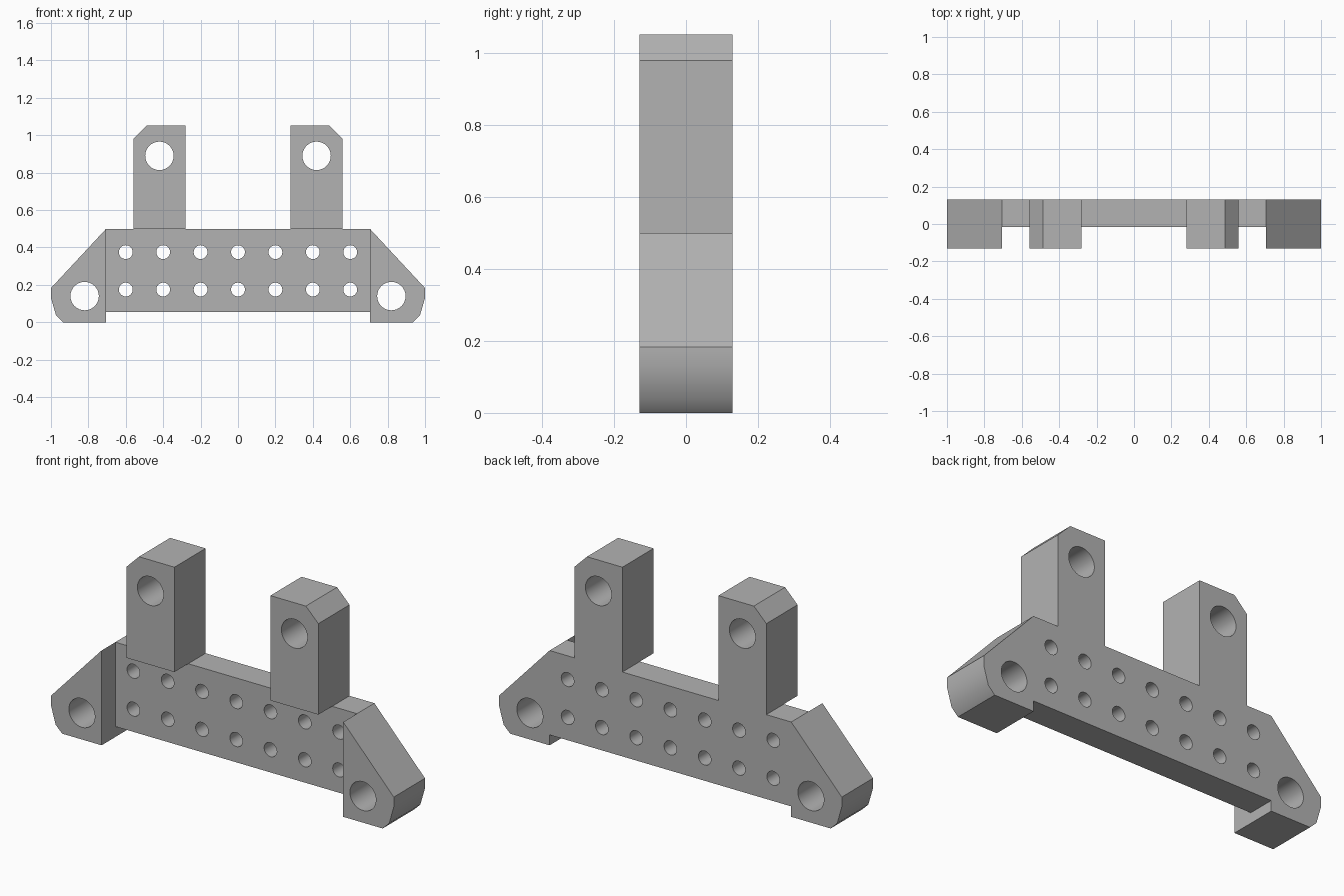
import bpy
import bmesh
import math
from mathutils import Matrix, Vector

if "Cube" in bpy.data.objects:
    bpy.data.objects.remove(bpy.data.objects["Cube"], do_unlink=True)

FRONT, BACK = -0.13, 0.13
PLATE_FRONT = -0.015
PLATE_HALF, PLATE_TOP, PLATE_BOTTOM = 0.705, 0.5, 0.055

grey = bpy.data.materials.new("plain grey")
grey.use_nodes = True
colour = (0.45, 0.45, 0.45, 1)
grey.diffuse_color = colour
grey.node_tree.nodes["Principled BSDF"].inputs["Base Color"].default_value = colour


def make_object(name, bm):
    bmesh.ops.recalc_face_normals(bm, faces=bm.faces)
    mesh = bpy.data.meshes.new(name)
    bm.to_mesh(mesh)
    bm.free()
    mesh.materials.append(grey)
    obj = bpy.data.objects.new(name, mesh)
    bpy.context.collection.objects.link(obj)
    return obj


def extrude_profile(name, points, y0, y1):
    bm = bmesh.new()
    face = bm.faces.new([bm.verts.new((x, y0, z)) for x, z in points])
    side = bmesh.ops.extrude_face_region(bm, geom=[face])
    moved = [v for v in side["geom"] if isinstance(v, bmesh.types.BMVert)]
    bmesh.ops.translate(bm, verts=moved, vec=Vector((0, y1 - y0, 0)))
    return make_object(name, bm)


# Half silhouette: plate underside, rounded foot lug, sloped shoulder, chamfered post
half = [
    (PLATE_HALF, PLATE_BOTTOM), (PLATE_HALF, 0),
    (0.935, 0), (0.973, 0.037), (1, 0.13), (1, 0.183),
    (PLATE_HALF, PLATE_TOP), (0.56, PLATE_TOP),
    (0.56, 0.98), (0.487, 1.053), (0.28, 1.053), (0.28, PLATE_TOP),
]
outline = half + [(-x, z) for x, z in reversed(half)]
body = extrude_profile("bracket_body", outline, FRONT, BACK)

# Front recess that leaves the plate thinner than the lugs and posts
recess = extrude_profile("recess_cutter", [
    (-PLATE_HALF, -0.1), (PLATE_HALF, -0.1),
    (PLATE_HALF, PLATE_TOP), (-PLATE_HALF, PLATE_TOP),
], FRONT - 0.1, PLATE_FRONT)

# Mounting holes: large ones in lugs and posts, two rows of small ones in the plate
holes = [(s * x, z, 0.076) for s in (-1, 1) for x, z in ((0.82, 0.14), (0.42, 0.89))]
holes += [(0.2 * i, z, 0.037) for i in range(-3, 4) for z in (0.175, 0.375)]
bm = bmesh.new()
for x, z, radius in holes:
    bmesh.ops.create_cone(
        bm, cap_ends=True, segments=32, radius1=radius, radius2=radius, depth=1,
        matrix=Matrix.Translation((x, 0, z)) @ Matrix.Rotation(math.pi / 2, 4, "X"))
drills = make_object("hole_cutter", bm)

# Cut the body, then drop the cutters
for cutter in (recess, drills):
    cutter.hide_render = True
    cut = body.modifiers.new(cutter.name, "BOOLEAN")
    cut.operation = "DIFFERENCE"
    cut.solver = "EXACT"
    cut.object = cutter
bpy.context.view_layer.update()
graph = bpy.context.evaluated_depsgraph_get()
finished = bpy.data.meshes.new_from_object(body.evaluated_get(graph))
body.modifiers.clear()
body.data = finished
for cutter in (recess, drills):
    bpy.data.objects.remove(cutter, do_unlink=True)

# Smooth hole walls and lug curves, crisp edges elsewhere
bpy.ops.object.select_all(action="DESELECT")
body.select_set(True)
bpy.context.view_layer.objects.active = body
bpy.ops.object.shade_smooth_by_angle(angle=math.radians(35))
